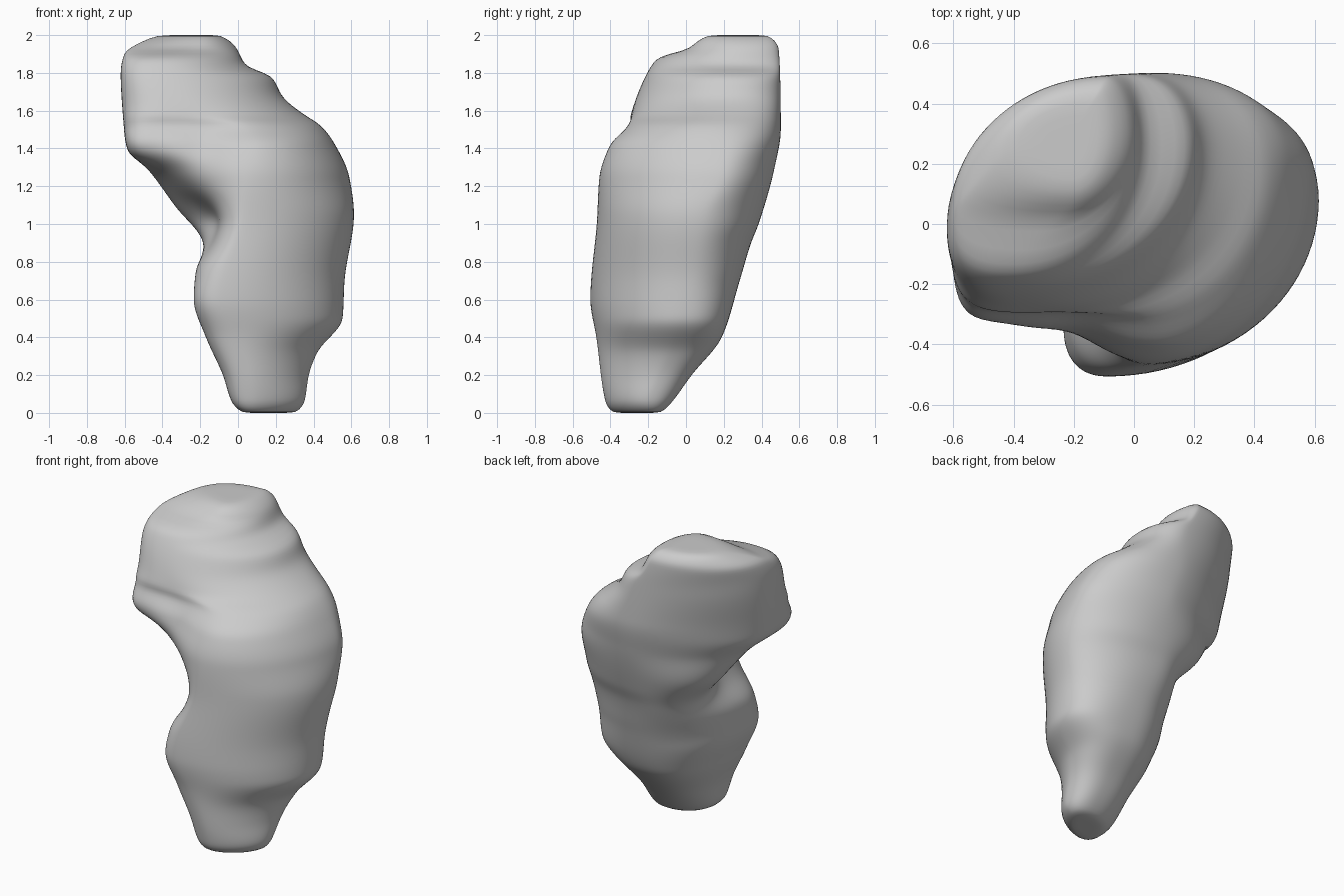
import bpy
import bmesh
import math
from mathutils import Vector

old = bpy.data.objects.get("Cube")
if old:
    bpy.data.objects.remove(old, do_unlink=True)

RINGS = 120
SIDES = 24  # points per quarter of a ring

# Four outline curves running up the form, as (z, x, y)
LEFT_EDGE = [(0, .02, -.31), (.05, -.03, -.31), (.2, -.08, -.31), (.4, -.17, -.32),
             (.6, -.235, -.33), (.75, -.225, -.24), (.88, -.19, -.04), (1.1, -.34, .12),
             (1.28, -.47, .07), (1.4, -.58, 0), (1.8, -.622, 0), (1.91, -.6, .06),
             (1.96, -.52, .15), (2, -.43, .26)]
FRONT_EDGE = [(0, .08, -.39), (.05, .08, -.425), (.4, 0, -.475), (.6, -.08, -.507),
              (1, .01, -.475), (1.25, .05, -.46), (1.42, .06, -.405), (1.53, -.02, -.305),
              (1.57, -.24, -.295), (1.86, -.4, -.17), (1.9, -.4, -.11),
              (1.915, -.3, 0), (1.96, -.22, .05), (2, -.2, .11)]
RIGHT_EDGE = [(0, .31, -.19), (.05, .35, -.2), (.2, .375, -.14), (.32, .42, -.08),
              (.5, .555, -.02), (.7, .565, .02), (1.05, .615, .08), (1.25, .59, .18),
              (1.42, .515, .2), (1.53, .43, .18), (1.56, .38, .2), (1.67, .24, .25),
              (1.79, .17, .25), (1.83, .05, .26), (1.95, -.02, .3), (2, -.09, .3)]
BACK_EDGE = [(0, .22, -.13), (.05, .22, -.08), (.2, .2, .03), (.4, .2, .19), (.7, .17, .285),
             (.9, .12, .345), (1, .14, .385), (1.3, .1, .47), (1.5, .06, .503),
             (1.75, 0, .5), (1.94, -.1, .49), (2, -.12, .44)]

# Squareness of each quarter of the section, by height
FRONT_LEFT = [(0, 2.7), (.8, 2.4), (1.02, 1.65), (1.2, 1.75), (1.4, 2.4), (1.55, 3), (1.8, 2.8), (2, 2)]
FRONT_RIGHT = [(0, 1.6), (.25, 1.65), (.6, 1.95), (2, 2)]
BACK_RIGHT = [(0, 2.4), (.45, 2.6), (.7, 2.2), (1.3, 2), (1.5, 2.3), (2, 2)]
BACK_LEFT = [(0, 2), (.2, 2.4), (.6, 2.3), (.88, 2.5), (1.1, 2.05), (1.3, 1.65), (1.45, 1.65),
             (1.75, 1.9), (2, 2)]

# Local shaping: centre, push, width, height
HOLLOW = (Vector((-.2, -.2, 1.03)), Vector((.085, .07, .01)), .18, .14)
HEAD_CORNER = (Vector((-.52, -.19, 1.45)), Vector((-.03, -.08, -.02)), .14, .13)
NECK_DIP = (Vector((-.18, -.38, 1.4)), Vector((.01, .05, 0)), .13, .13)


def sample(curve, z):
    """Monotone cubic through the knots of a curve."""
    last = len(curve) - 1
    i = max(k for k in range(last) if curve[k][0] <= z or k == 0)
    step = curve[i + 1][0] - curve[i][0]
    t = (z - curve[i][0]) / step

    def slope(k, c):
        k = min(max(k, 0), last - 1)
        return (curve[k + 1][c] - curve[k][c]) / (curve[k + 1][0] - curve[k][0])

    def tangent(k, c):
        a, b = slope(k - 1, c), slope(k, c)
        return 2 * a * b / (a + b) if a * b > 0 else 0

    out = []
    for c in range(1, len(curve[0])):
        p, q = curve[i][c], curve[i + 1][c]
        blend = t * t * (3 - 2 * t)
        out.append(p + (q - p) * blend
                   + step * t * (1 - t) * ((1 - t) * tangent(i, c) - t * tangent(i + 1, c)))
    return out


def quarter(start, end, corner, power):
    """Rounded arc from one outline point towards the next."""
    for k in range(SIDES):
        a = math.pi / 2 * k / SIDES
        u, v = math.cos(a) ** (2 / power), math.sin(a) ** (2 / power)
        yield [corner[c] + (start[c] - corner[c]) * u + (end[c] - corner[c]) * v for c in (0, 1)]


def ring_points(z):
    l, f, r, b = (sample(e, z) for e in (LEFT_EDGE, FRONT_EDGE, RIGHT_EDGE, BACK_EDGE))
    points = list(quarter(l, f, (f[0], l[1]), sample(FRONT_LEFT, z)[0]))
    points += quarter(f, r, (f[0], r[1]), sample(FRONT_RIGHT, z)[0])
    points += quarter(r, b, (b[0], r[1]), sample(BACK_RIGHT, z)[0])
    points += quarter(b, l, (b[0], l[1]), sample(BACK_LEFT, z)[0])
    return points


def shaped(p):
    """Apply the local pushes to one point."""
    moved = p.copy()
    for centre, push, width, height in (HOLLOW, HEAD_CORNER, NECK_DIP):
        d = p - centre
        moved += push * math.exp(-(d.x ** 2 + d.y ** 2) / width ** 2 - (d.z / height) ** 2)
    return moved


# Body lofted from rings
bm = bmesh.new()
rings = []
for i in range(RINGS + 1):
    z = 2 * i / RINGS
    rings.append([bm.verts.new(shaped(Vector((x, y, z)))) for x, y in ring_points(z)])
count = len(rings[0])
for low, high in zip(rings, rings[1:]):
    for k in range(count):
        n = (k + 1) % count
        bm.faces.new((low[k], low[n], high[n], high[k]))

# Flat ends closed by shrinking rings
for edge_ring in (rings[0], rings[-1]):
    centre = sum((v.co for v in edge_ring), Vector()) / count
    ring = edge_ring
    for s in (.8, .5, .2):
        inner = [bm.verts.new(centre.lerp(v.co, s)) for v in edge_ring]
        for k in range(count):
            n = (k + 1) % count
            bm.faces.new((ring[k], ring[n], inner[n], inner[k]))
        ring = inner
    bm.faces.new(ring)
bmesh.ops.recalc_face_normals(bm, faces=bm.faces)

# Soften the creases
for _ in range(4):
    bmesh.ops.smooth_vert(bm, verts=bm.verts, factor=.5,
                          use_axis_x=True, use_axis_y=True, use_axis_z=True)
for f in bm.faces:
    f.smooth = True

mesh = bpy.data.meshes.new("stone_body")
bm.to_mesh(mesh)
bm.free()
body = bpy.data.objects.new("stone_body", mesh)
bpy.context.collection.objects.link(body)

# Plain grey surface
grey = bpy.data.materials.new("plain_grey")
grey.use_nodes = True
colour = (.6, .6, .6, 1)
grey.diffuse_color = colour
grey.node_tree.nodes["Principled BSDF"].inputs["Base Color"].default_value = colour
mesh.materials.append(grey)
